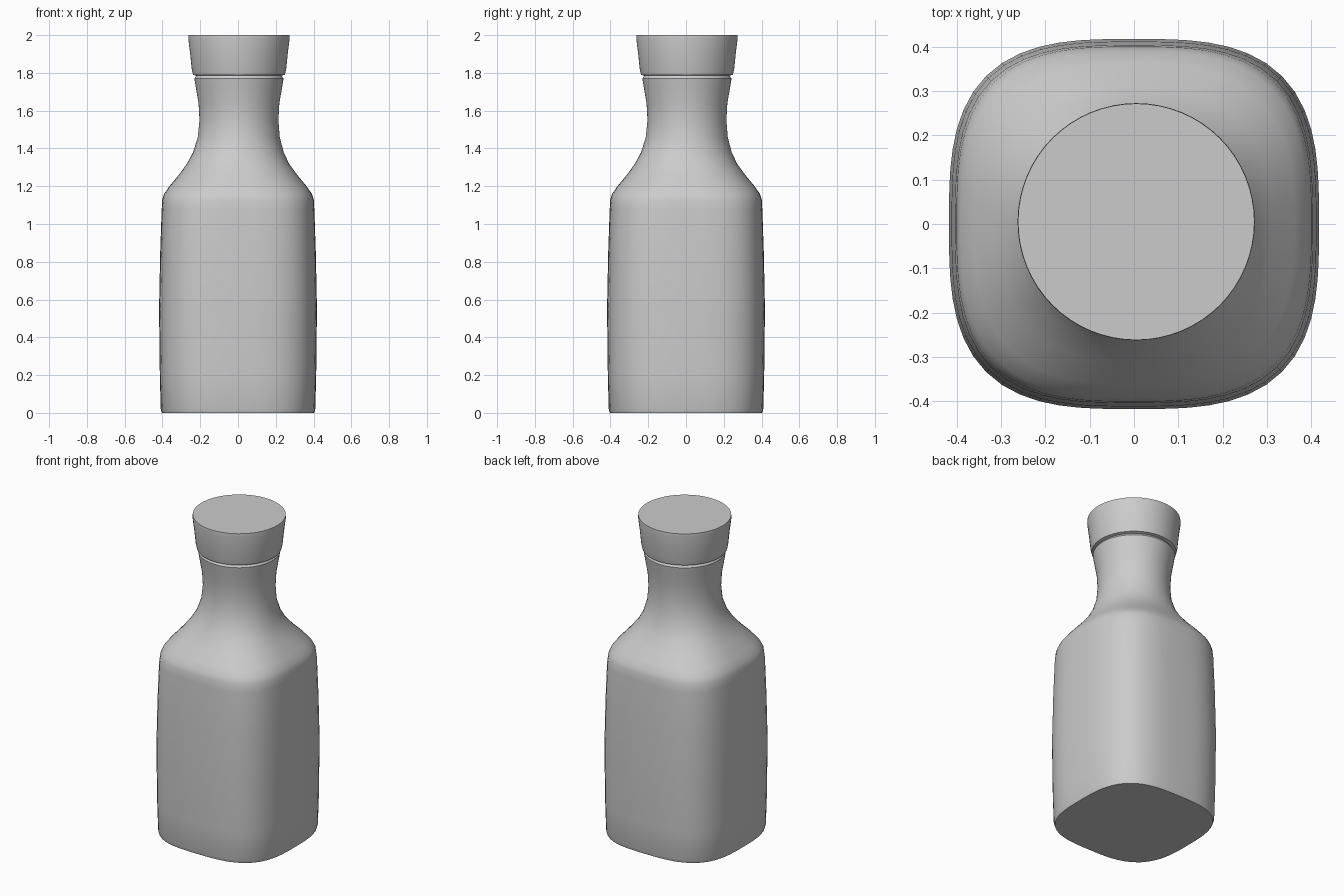
import bpy, bmesh
from math import cos, sin, pi

if "Cube" in bpy.data.objects:
    bpy.data.objects.remove(bpy.data.objects["Cube"])

SIDES = 64


def ring(bm, z, half, power, offset):
    """Superellipse ring: power 2 is a circle, higher is a rounded square."""
    verts = []
    for i in range(SIDES):
        a = 2 * pi * i / SIDES
        c, s = cos(a), sin(a)
        r = half / (abs(c) ** power + abs(s) ** power) ** (1 / power)
        verts.append(bm.verts.new((r * c + offset, r * s + offset, z)))
    return verts


def loft(name, profile, cap_bottom=False, cap_top=False):
    """Skin rings given as (height, half width, power, centre offset)."""
    bm = bmesh.new()
    rings = [ring(bm, *p) for p in profile]
    for lo, hi in zip(rings, rings[1:]):
        for i in range(SIDES):
            j = (i + 1) % SIDES
            bm.faces.new((lo[i], lo[j], hi[j], hi[i]))
    if cap_bottom:
        bm.faces.new(rings[0][::-1])
    if cap_top:
        bm.faces.new(rings[-1])
    mesh = bpy.data.meshes.new(name)
    bm.to_mesh(mesh)
    bm.free()
    obj = bpy.data.objects.new(name, mesh)
    bpy.context.collection.objects.link(obj)
    bpy.ops.object.select_all(action='DESELECT')
    obj.select_set(True)
    bpy.context.view_layer.objects.active = obj
    bpy.ops.object.shade_smooth_by_angle(angle=0.5)
    return obj


# Rounded-square body, sloping shoulder and round waisted neck
loft("bottle", [
    (0.00, 0.403, 3.1, 0), (0.02, 0.409, 3.1, 0), (0.20, 0.414, 3.1, 0),
    (0.55, 0.418, 3.1, 0), (0.85, 0.412, 3.1, 0), (1.08, 0.404, 3.1, 0),
    (1.13, 0.401, 3.0, 0), (1.16, 0.391, 2.9, 0), (1.20, 0.363, 2.7, 0),
    (1.26, 0.313, 2.45, 0), (1.32, 0.270, 2.25, 0), (1.38, 0.240, 2.1, 0.002),
    (1.46, 0.217, 2, 0.004), (1.55, 0.209, 2, 0.005), (1.64, 0.214, 2, 0.005),
    (1.72, 0.228, 2, 0.005), (1.77, 0.236, 2, 0.005), (1.785, 0.226, 2, 0.005),
], cap_bottom=True)

# Flared stopper overhanging the neck with a small ledge
loft("stopper", [
    (1.785, 0.226, 2, 0.005), (1.79, 0.243, 2, 0.005), (1.82, 0.250, 2, 0.005),
    (1.90, 0.258, 2, 0.005), (1.98, 0.268, 2, 0.005), (2.00, 0.267, 2, 0.005),
], cap_top=True)
